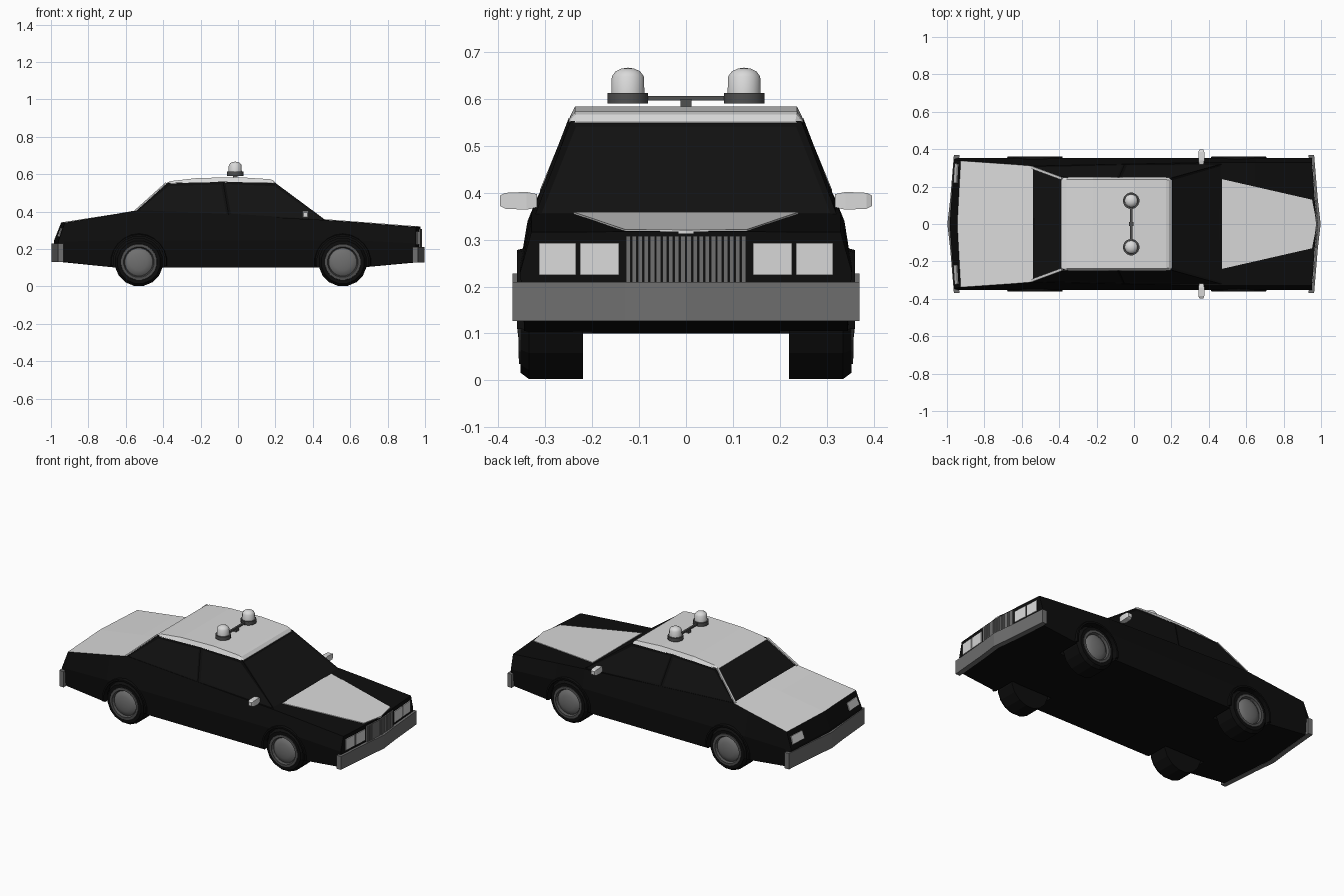
import bpy, bmesh, math
from mathutils import Vector, Matrix

if "Cube" in bpy.data.objects:
    bpy.data.objects.remove(bpy.data.objects["Cube"])


def material(name, v):
    m = bpy.data.materials.new(name)
    m.diffuse_color = (v, v, v, 1)
    m.use_nodes = True
    m.node_tree.nodes["Principled BSDF"].inputs["Base Color"].default_value = m.diffuse_color
    return m


BLACK = material("black paint", 0.004)
GLASS = material("dark glass", 0.006)
WHITE = material("white paint", 0.7)
GREY = material("dull metal", 0.16)
DARK = material("dark metal", 0.08)


def finish(name, bm, *mats, smooth=None):
    bmesh.ops.remove_doubles(bm, verts=bm.verts, dist=1e-5)
    bmesh.ops.recalc_face_normals(bm, faces=bm.faces)
    me = bpy.data.meshes.new(name)
    bm.to_mesh(me)
    bm.free()
    for m in mats:
        me.materials.append(m)
    ob = bpy.data.objects.new(name, me)
    bpy.context.collection.objects.link(ob)
    if smooth:
        bpy.context.view_layer.objects.active = ob
        ob.select_set(True)
        bpy.ops.object.shade_smooth_by_angle(angle=math.radians(smooth))
        ob.select_set(False)
    return ob


def loft(rings, split=False):
    """Skin a row of closed rings and cap both ends."""
    bm = bmesh.new()
    vs = [[bm.verts.new(p) for p in r] for r in rings]
    n = len(rings[0])
    for a, b in zip(vs, vs[1:]):
        for i in range(n):
            j = (i + 1) % n
            bm.faces.new((a[i], a[j], b[j], b[i]))
    for r in (vs[0], vs[-1]):
        if split:
            bm.faces.new(r[:n // 2 + 1])
            bm.faces.new(r[n // 2:] + r[:1])
        else:
            bm.faces.new(r)
    return bm


def lathe(name, profile, segs, mat, matrix, smooth=None):
    """Spin (radius, height) points about the local z axis."""
    bm = bmesh.new()
    rings = [[bm.verts.new((r * math.cos(t), r * math.sin(t), h))
              for t in (2 * math.pi * (i + .5) / segs for i in range(segs))]
             if r else [bm.verts.new((0, 0, h))] for r, h in profile]
    for a, b in zip(rings, rings[1:]):
        for i in range(segs):
            j = (i + 1) % segs
            q = []
            for v in (a[i % len(a)], a[j % len(a)], b[j % len(b)], b[i % len(b)]):
                if v not in q:
                    q.append(v)
            bm.faces.new(q)
    bm.transform(matrix)
    return finish(name, bm, mat, smooth=smooth)


def plate(name, pts, offset, mat):
    """Thin slab: outline plus an offset."""
    off = Vector(offset)
    return finish(name, loft([pts, [Vector(p) + off for p in pts]]), mat)


def box(name, lo, hi, mat):
    (x0, y0, z0), (x1, y1, z1) = lo, hi
    return plate(name, [(x0, y0, z0), (x1, y0, z0), (x1, y1, z0), (x0, y1, z0)],
                 (0, 0, z1 - z0), mat)


# Lower body: x, bottom z, crease z, top z, top half width, nose V depth
def section(x, zb, zm, zt, wt, v):
    half = [(0, zb), (.345, zb), (.354, zm), (wt, zt), (0, zt + .002)]
    pts = half + [(-y, z) for y, z in half[3:0:-1]]
    return [(x + v * (1 - abs(y) / .36), y, z) for y, z in pts]


bm = loft([section(-.96, .135, .19, .24, .345, -.025),
           section(-.925, .13, .24, .34, .338, -.02),
           section(-.65, .10, .245, .386, .319, 0),
           section(-.54, .10, .245, .405, .31, 0),
           section(.46, .10, .245, .355, .33, 0),
           section(.65, .10, .245, .341, .33, 0),
           section(.95, .13, .23, .316, .33, .025)], split=True)
bm.normal_update()
for f in bm.faces:
    c = f.calc_center_median()
    if c.x < -.54 and c.z > .33 and abs(c.y) < .25 and abs(f.normal.z) > .8:
        f.material_index = 1            # white trunk lid
body = finish("lower_body", bm, BLACK, WHITE)

# Wheels, arch cuts and arch lips
for ax in (-.53, .56):
    for s in (-1, 1):
        m = Matrix.Translation((ax, 0, .13)) @ Matrix.Rotation(-s * math.pi / 2, 4, 'X')
        cut = lathe("arch_cutter", [(0, .2), (.14, .2), (.14, .42), (0, .42)], 16, BLACK, m)
        cut.hide_render = True
        mod = body.modifiers.new("arch", 'BOOLEAN')
        mod.operation = 'DIFFERENCE'
        mod.solver = 'EXACT'
        mod.object = cut
        bpy.context.view_layer.objects.active = body
        bpy.ops.object.modifier_apply(modifier=mod.name)
        bpy.data.objects.remove(cut)
        lathe("tire", [(0, .22), (.13, .22), (.13, .335), (.116, .353), (.092, .353),
                       (.088, .335), (0, .335)], 16, BLACK, m)
        lathe("wheel_rim", [(.098, .35), (.096, .356), (.082, .357), (.076, .343), (0, .343)],
              20, DARK, m)
        lathe("hub_cap", [(.078, .34), (.066, .35), (.045, .357), (.02, .36), (0, .361)],
              20, GREY, m, smooth=40)
        rings = []
        for k in range(13):
            t = math.radians(-8 + 196 * k / 12)
            rings.append([(ax + r * math.cos(t), s * y, .13 + r * math.sin(t))
                          for r, y in ((.138, .335), (.138, .36), (.148, .36), (.155, .335))])
        finish("arch_lip", loft(rings), BLACK)

# Cabin with inset windows, split at the door post
base = [(-.545, .31, .403), (-.05, .32, .378), (.47, .322, .353)]
top = [(-.378, .248, .553), (-.08, .25, .56), (.2, .246, .553)]
ring = lambda h: h + [(x, -y, z) for x, y, z in reversed(h)]
bm = loft([ring(base), ring(top)])
bmesh.ops.recalc_face_normals(bm, faces=bm.faces)
sides = [f for f in bm.faces if len(f.verts) == 4]
bmesh.ops.inset_individual(bm, faces=sides, thickness=.018, depth=-.004)
for f in sides:
    f.material_index = 1
finish("cabin", bm, BLACK, GLASS)

# Roof panel
rings = []
for x, zb, zt, w in ((-.39, .547, .55, .25), (-.36, .55, .563, .25), (-.22, .556, .579, .25),
                     (0, .557, .584, .25), (.17, .555, .573, .25), (.187, .552, .567, .249),
                     (.203, .546, .551, .246)):
    rings.append([(x, -w, zb), (x, w, zb), (x, w - .013, zt), (x, -w + .013, zt)])
finish("roof", loft(rings), WHITE)

# White strips down the rear window posts
for s in (-1, 1):
    plate("rear_post_strip", [(-.548, s * .311, .403), (-.548, s * .296, .403),
                              (-.383, s * .235, .551), (-.383, s * .25, .551)],
          (-.004, 0, .005), WHITE)

# Hood panel
plate("hood_panel", [(.47, -.24, .359), (.952, -.13, .322), (.977, 0, .321),
                     (.952, .13, .322), (.47, .24, .359)], (0, 0, -.008), WHITE)


# Bumpers with a shallow V
def bumper(name, d, z0, z1):
    rings = []
    for y, x in ((-.37, .963), (-.13, .983), (0, .998), (.13, .983), (.37, .963)):
        rings.append([(d * x, y, z0), (d * x, y, z1), (d * (x - .03), y, z1), (d * (x - .03), y, z0)])
    finish(name, loft(rings), GREY)


bumper("front_bumper", 1, .127, .21)
bumper("rear_bumper", -1, .13, .228)


# Lamps and grille on the sloped end faces
def front_x(y):
    return .951 + .025 * (1 - abs(y) / .36)


def rear_x(y, z):
    t = (z - .24) / .1
    return -.961 + .035 * t - (.025 - .005 * t) * (1 - abs(y) / .36)


for s in (-1, 1):
    for y0, y1 in ((.143, .226), (.235, .314)):
        plate("headlight", [(front_x(y), s * y, z) for y, z in
                            ((y0, .225), (y1, .225), (y1, .293), (y0, .293))],
              (.005, 0, 0), WHITE)
    plate("tail_light", [(rear_x(y, z), s * y, z) for y, z in
                         ((.22, .265), (.325, .265), (.32, .31), (.22, .31))],
          (-.005, 0, .001), WHITE)

for i in range(20):
    y = -.1235 + i * .013
    plate("grille_slat", [(front_x(y + e), y + e, z) for e, z in
                          ((-.005, .205), (.005, .205), (.005, .308), (-.005, .308))],
          (.008, 0, 0), GREY)

# Side mirrors
for s in (-1, 1):
    finish("side_mirror", loft([[(.36 + a * w, s * y, .383 + b * h) for a, b in
                                 ((-1, -1), (1, -1), (1, 1), (-1, 1))]
                                for y, w, h in ((.318, .012, .014), (.34, .016, .019),
                                                (.385, .016, .017), (.397, .011, .011))]), WHITE)

# Roof beacons on a cross bar
LX = -.015
for s in (-1, 1):
    m = Matrix.Translation((LX, s * .124, 0))
    lathe("beacon_base", [(0, .591), (.044, .591), (.044, .613), (0, .613)], 16, DARK, m, smooth=40)
    lathe("beacon_dome", [(0, .61), (.036, .61), (.035, .648), (.027, .659), (.014, .665), (0, .667)],
          16, WHITE, m, smooth=40)
box("beacon_bar", (LX - .006, -.1, .597), (LX + .006, .1, .607), DARK)
box("beacon_post", (LX - .012, -.012, .578), (LX + .012, .012, .6), DARK)
